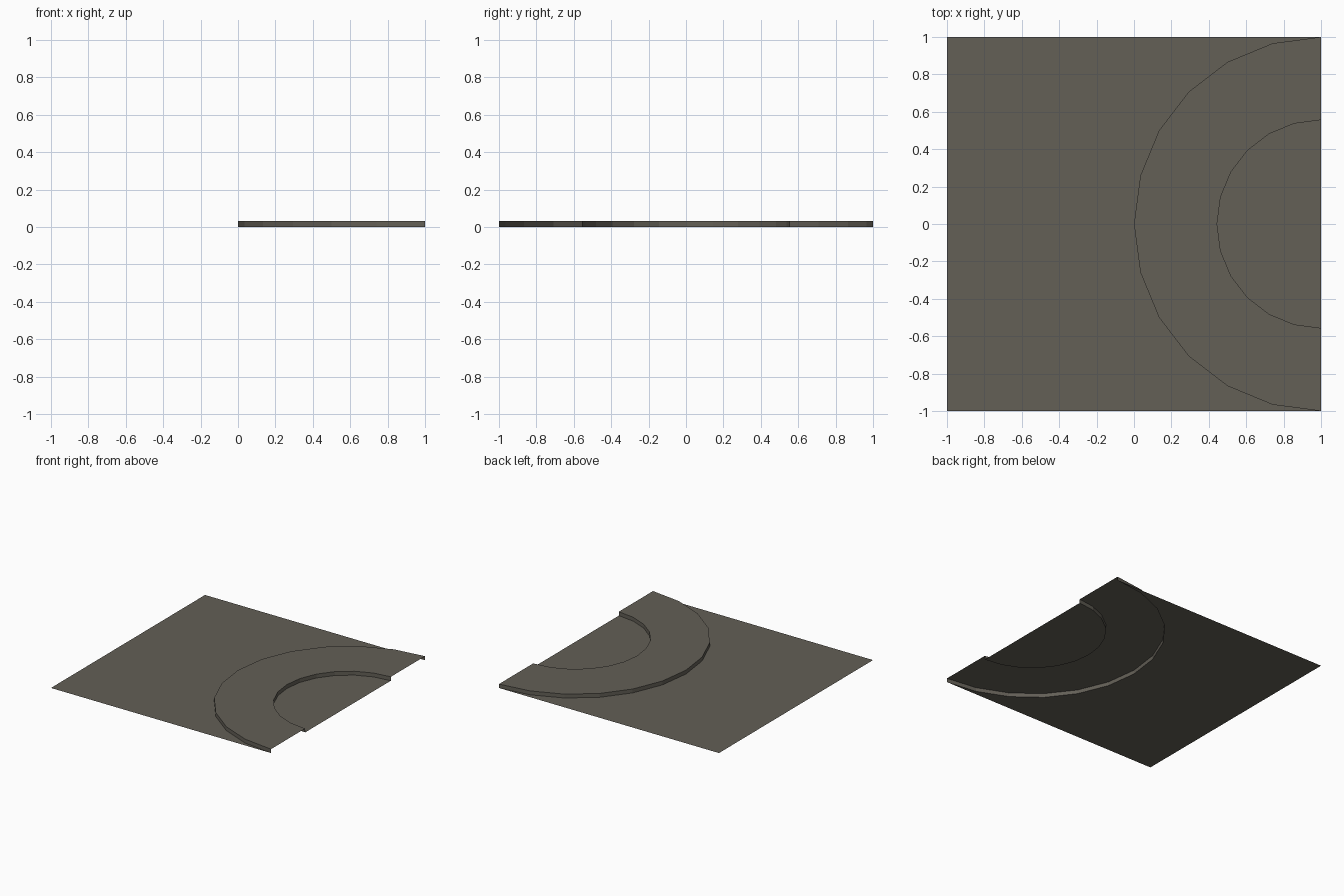
import bpy, bmesh, math

if "Cube" in bpy.data.objects:
    bpy.data.objects.remove(bpy.data.objects["Cube"])

CX, R_OUT, R_IN, H, STEPS = 1.0, 1.0, 0.556, 0.032, 12

mat = bpy.data.materials.new("grey stone")
mat.diffuse_color = (0.125, 0.115, 0.094, 1)
mat.use_nodes = True
mat.node_tree.nodes["Principled BSDF"].inputs["Base Color"].default_value = mat.diffuse_color


def arc(radius, z):
    """Half circle bulging to -x, from the front end to the back end."""
    pts = []
    for i in range(STEPS + 1):
        a = math.pi * i / STEPS
        pts.append((CX - radius * math.sin(a), -radius * math.cos(a), z))
    return pts


def make(name, faces):
    me = bpy.data.meshes.new(name)
    bm = bmesh.new()
    for f in faces:
        bm.faces.new([bm.verts.new(p) for p in f])
    bmesh.ops.remove_doubles(bm, verts=bm.verts, dist=1e-5)
    bm.to_mesh(me)
    bm.free()
    me.materials.append(mat)
    ob = bpy.data.objects.new(name, me)
    bpy.context.collection.objects.link(ob)
    return ob


def strip(a, b):
    return [(a[i], a[i + 1], b[i + 1], b[i]) for i in range(STEPS)]


out_low, out_top = arc(R_OUT, 0), arc(R_OUT, H)
in_low, in_top = arc(R_IN, 0), arc(R_IN, H)

# Flat floor around the curve, split along the middle into two halves
mid = STEPS // 2
front = [(-1, 0, 0), (-1, -1, 0)] + out_low[:mid + 1]
back = [(-1, 0, 0)] + out_low[mid:] + [(-1, 1, 0)]
make("outer_floor", [front, back])

# Flat floor inside the curve
make("inner_floor", [list(reversed(in_low))])

# Raised curved band: top and two walls, open underneath and at its ends
make("raised_band", strip(in_top, out_top)
     + strip(out_top, out_low)
     + strip(in_low, in_top))

# Make every top face up and the walls face away from the band
for ob in bpy.data.objects:
    bm = bmesh.new()
    bm.from_mesh(ob.data)
    bm.normal_update()
    for f in bm.faces:
        c = f.calc_center_median()
        if abs(f.normal.z) > 0.5:
            wrong = f.normal.z < 0
        else:
            radial = f.normal.x * (c.x - CX) + f.normal.y * c.y
            is_outer = math.hypot(c.x - CX, c.y) > (R_OUT + R_IN) / 2
            wrong = (radial < 0) == is_outer
        if wrong:
            f.normal_flip()
    bm.to_mesh(ob.data)
    bm.free()
